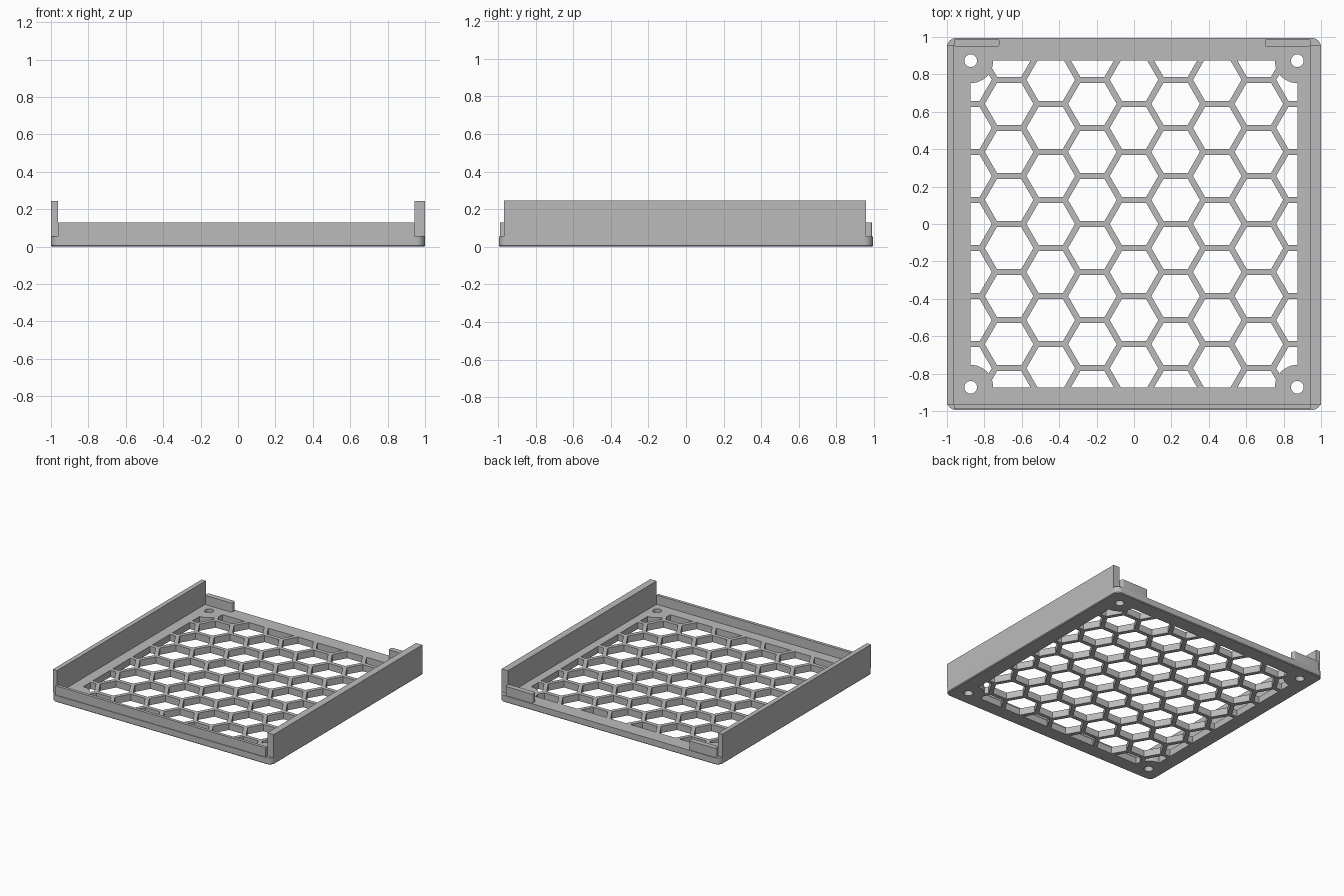
import bpy, bmesh, math
from mathutils import Matrix

if "Cube" in bpy.data.objects:
    bpy.data.objects.remove(bpy.data.objects["Cube"])

grey = bpy.data.materials.new("plain_grey")
grey.use_nodes = True
COLOUR = (0.5, 0.5, 0.5, 1)
grey.diffuse_color = COLOUR
grey.node_tree.nodes["Principled BSDF"].inputs["Base Color"].default_value = COLOUR

FLOOR, LIP, WALL = 0.055, 0.13, 0.245
HALF_Y, WINDOW, MOUNT = 0.995, 0.875, 0.873
PITCH, BAR = 0.257, 0.032


def finish(name, bm):
    mesh = bpy.data.meshes.new(name)
    bm.to_mesh(mesh)
    bm.free()
    mesh.materials.append(grey)
    obj = bpy.data.objects.new(name, mesh)
    bpy.context.collection.objects.link(obj)
    return obj


def box(name, x, y, z, radius=0, chamfer=0):
    """Box from (min, max) ranges, with rounded upright edges and a bottom chamfer."""
    bm = bmesh.new()
    bmesh.ops.create_cube(bm, size=1)
    for v in bm.verts:
        v.co = [r[0] if c < 0 else r[1] for c, r in zip(v.co, (x, y, z))]
    if radius:
        upright = [e for e in bm.edges if abs(e.verts[0].co.z - e.verts[1].co.z) > 1e-4]
        bmesh.ops.bevel(bm, geom=upright, offset=radius, segments=8, profile=0.5, affect='EDGES')
    if chamfer:
        low = [e for e in bm.edges if all(v.co.z < z[0] + 1e-4 for v in e.verts)]
        bmesh.ops.bevel(bm, geom=low, offset=chamfer, segments=1, affect='EDGES')
    return finish(name, bm)


def prisms(name, centres, radius, sides):
    """Upright prisms tall enough to cut right through the plate."""
    bm = bmesh.new()
    for x, y in centres:
        bmesh.ops.create_cone(bm, cap_ends=True, segments=sides, radius1=radius, radius2=radius,
                              depth=0.6, matrix=Matrix.Translation((x, y, 0))
                              @ Matrix.Rotation(math.pi / 2, 4, 'Z'))
    return finish(name, bm)


def cut(target, tool, operation='DIFFERENCE'):
    mod = target.modifiers.new("cut", 'BOOLEAN')
    mod.object, mod.operation, mod.solver = tool, operation, 'EXACT'
    bpy.context.view_layer.update()
    result = bpy.data.meshes.new_from_object(
        target.evaluated_get(bpy.context.evaluated_depsgraph_get()))
    target.modifiers.clear()
    target.data = result
    bpy.data.objects.remove(tool)


# Honeycomb cutter, trimmed to the window and kept clear of the screw mounts
cells = []
for col in range(-4, 5):
    shift = PITCH / 2 if col % 2 else 0
    cells += [(col * PITCH * math.sqrt(3) / 2, row * PITCH + shift) for row in range(-5, 5)]
corners = [(sx * MOUNT, sy * MOUNT) for sx in (-1, 1) for sy in (-1, 1)]
honeycomb = prisms("honeycomb_cutter", cells, (PITCH - BAR) / math.sqrt(3), 6)
cut(honeycomb, box("window", (-WINDOW, WINDOW), (-WINDOW, WINDOW), (-0.2, 0.2)), 'INTERSECT')
cut(honeycomb, prisms("mounts", corners, 0.12, 48))

# Base plate with honeycomb grille and screw holes
base = box("grille_base", (-1, 1), (-HALF_Y, HALF_Y), (0, FLOOR), radius=0.05, chamfer=0.006)
cut(base, honeycomb)
cut(base, prisms("screw_holes", corners, 0.034, 32))

# Tall side walls, low front lip and two rear tabs
box("right_wall", (-1, -0.962), (-0.967, 0.957), (FLOOR, WALL))
box("left_wall", (0.943, 1), (-0.967, 0.957), (FLOOR, WALL))
box("front_lip", (-0.962, 0.943), (-0.99, -0.965), (FLOOR, LIP))
box("right_rear_tab", (-0.962, -0.72), (0.947, 0.99), (FLOOR, LIP), radius=0.012)
box("left_rear_tab", (0.70, 0.943), (0.947, 0.99), (FLOOR, LIP), radius=0.012)

for obj in bpy.context.collection.objects:
    if obj.type == 'MESH':
        bpy.ops.object.select_all(action='DESELECT')
        obj.select_set(True)
        bpy.context.view_layer.objects.active = obj
        bpy.ops.object.shade_smooth_by_angle(angle=math.radians(30))
